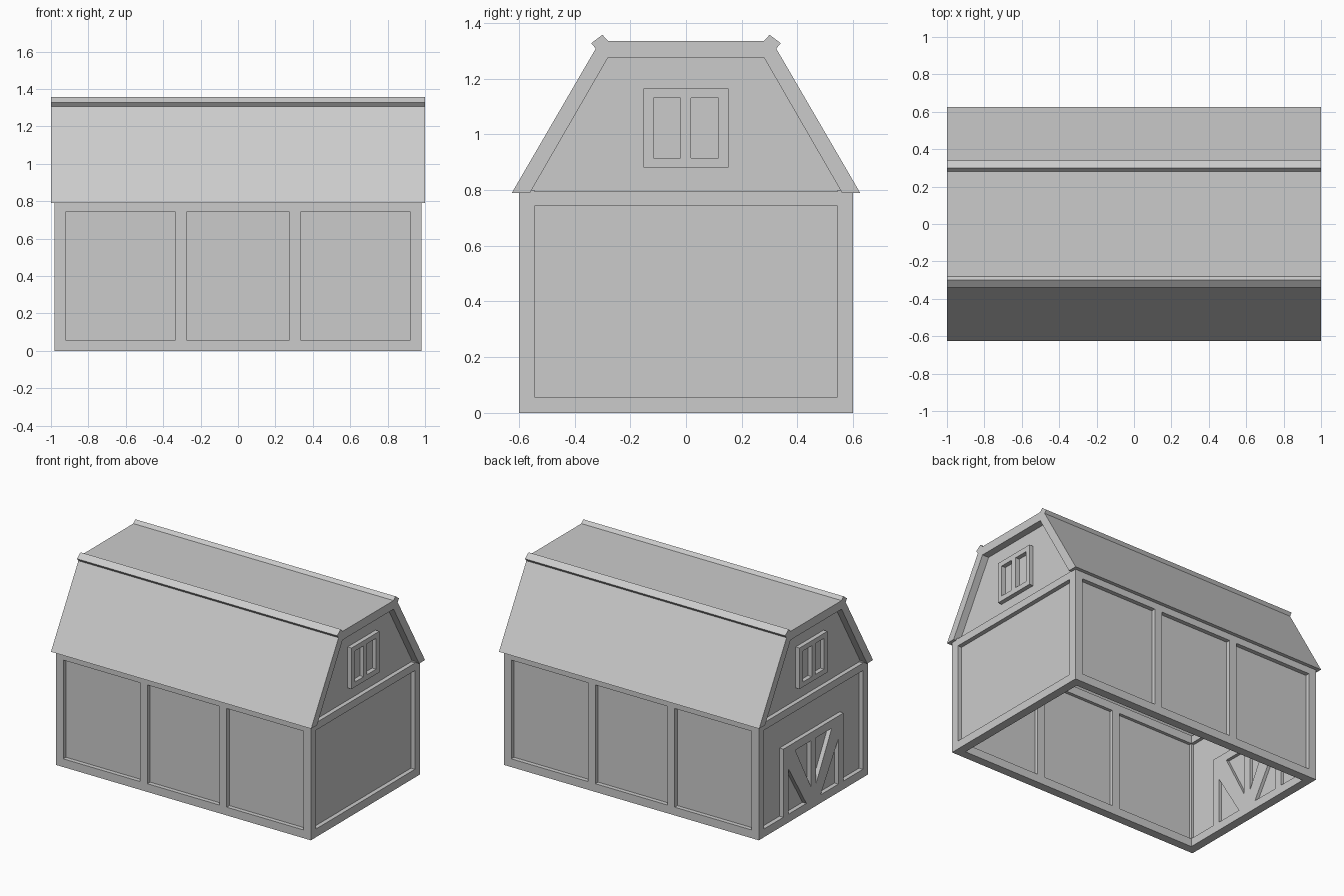
import bpy

default = bpy.data.objects.get("Cube")
if default:
    bpy.data.objects.remove(default, do_unlink=True)

grey = bpy.data.materials.new("light_grey")
grey.use_nodes = True
colour = (0.6, 0.6, 0.6, 1)
grey.diffuse_color = colour
grey.node_tree.nodes["Principled BSDF"].inputs["Base Color"].default_value = colour

HX, HY, WALL = 0.98, 0.6, 0.8    # half length, half width, wall height
B = 0.057                        # beam width
D = 0.03                         # panel recess
SKIN = 0.008                     # panel thickness


def prism(name, profile, x0, x1):
    """Extrude a closed (y, z) profile along x."""
    n = len(profile)
    verts = [(x, y, z) for x in (x0, x1) for y, z in profile]
    faces = [tuple(range(n)), tuple(range(n, 2 * n))]
    faces += [(i, (i + 1) % n, n + (i + 1) % n, n + i) for i in range(n)]
    mesh = bpy.data.meshes.new(name)
    mesh.from_pydata(verts, [], faces)
    mesh.materials.append(grey)
    obj = bpy.data.objects.new(name, mesh)
    bpy.context.collection.objects.link(obj)
    # consistent outward normals
    import bmesh
    bm = bmesh.new()
    bm.from_mesh(mesh)
    bmesh.ops.recalc_face_normals(bm, faces=bm.faces)
    bm.to_mesh(mesh)
    bm.free()
    return obj


def box(name, x, y, z):
    (y0, y1), (z0, z1) = sorted(y), z
    return prism(name, [(y0, z0), (y1, z0), (y1, z1), (y0, z1)], *sorted(x))


def flip(profile):
    return [(-y, z) for y, z in profile]


# Corner posts
for sx in (-1, 1):
    for sy in (-1, 1):
        box("corner_post", (sx * (HX - B), sx * HX), (sy * (HY - B), sy * HY), (0, WALL))

# Long walls: recessed panel, rails and two middle posts
for side, s in (("front", -1), ("back", 1)):
    depth = (s * (HY - 2 * D), s * HY)
    box(side + "_panel", (D - HX, HX - D), (s * (HY - D - SKIN), s * (HY - D)), (0, WALL))
    for z in ((0, B), (WALL - B, WALL)):
        box(side + "_rail", (B - HX, HX - B), depth, z)
    for c in (-0.305, 0.305):
        box(side + "_post", (c - B / 2, c + B / 2), depth, (B, WALL - B))

# End walls: recessed panel, rails, gable and window
gable = [(-0.58, 0.79), (0.58, 0.79), (0.29, 1.3), (-0.29, 1.3)]
for side, s in (("right", 1), ("left", -1)):
    depth = (s * (HX - 2 * D), s * HX)
    skin = sorted((s * (HX - D - SKIN), s * (HX - D)))
    box(side + "_end_panel", skin, (D - HY, HY - D), (0, WALL))
    prism(side + "_gable_panel", gable, *skin)
    for z in ((0, B), (WALL - B, WALL - 0.005)):
        box(side + "_end_rail", depth, (B - HY, HY - B), z)
    for y in ((-0.153, -0.117), (-0.02, 0.018), (0.117, 0.153)):
        box(side + "_window_post", depth, y, (0.915, 1.13))
    for z in ((0.88, 0.915), (1.13, 1.165)):
        box(side + "_window_rail", depth, (-0.153, 0.153), z)

# Barn door on one end, with a V brace
door = (-HX, 2 * D - HX)
TOP, HALF = 0.53, 0.33
box("door_lintel", door, (-HALF, HALF), (TOP - B, TOP))
box("door_middle_post", door, (-0.03, 0.03), (B, TOP - B))
brace = [(0.03, 0.157), (0.2, 0.473), (0.273, 0.473), (0.273, 0.37), (0.078, B), (0.03, B)]
for s, shape in ((1, brace), (-1, flip(brace))):
    box("door_post", door, (s * (HALF - B), s * HALF), (B, TOP - B))
    prism("door_brace", shape, *door)

# Gambrel roof slabs with ridge caps along both breaks
slope = [(0.625, 0.79), (0.56, 0.79), (0.28, 1.275), (0.28, 1.335), (0.308, 1.335)]
cap = [(0.34, 1.327), (0.3, 1.357), (0.27, 1.325), (0.31, 1.29)]
box("roof_top", (-1, 1), (-0.28, 0.28), (1.275, 1.335))
for side, f in (("back", list), ("front", flip)):
    prism(side + "_roof_slope", f(slope), -1, 1)
    prism(side + "_ridge_cap", f(cap), -1, 1)
